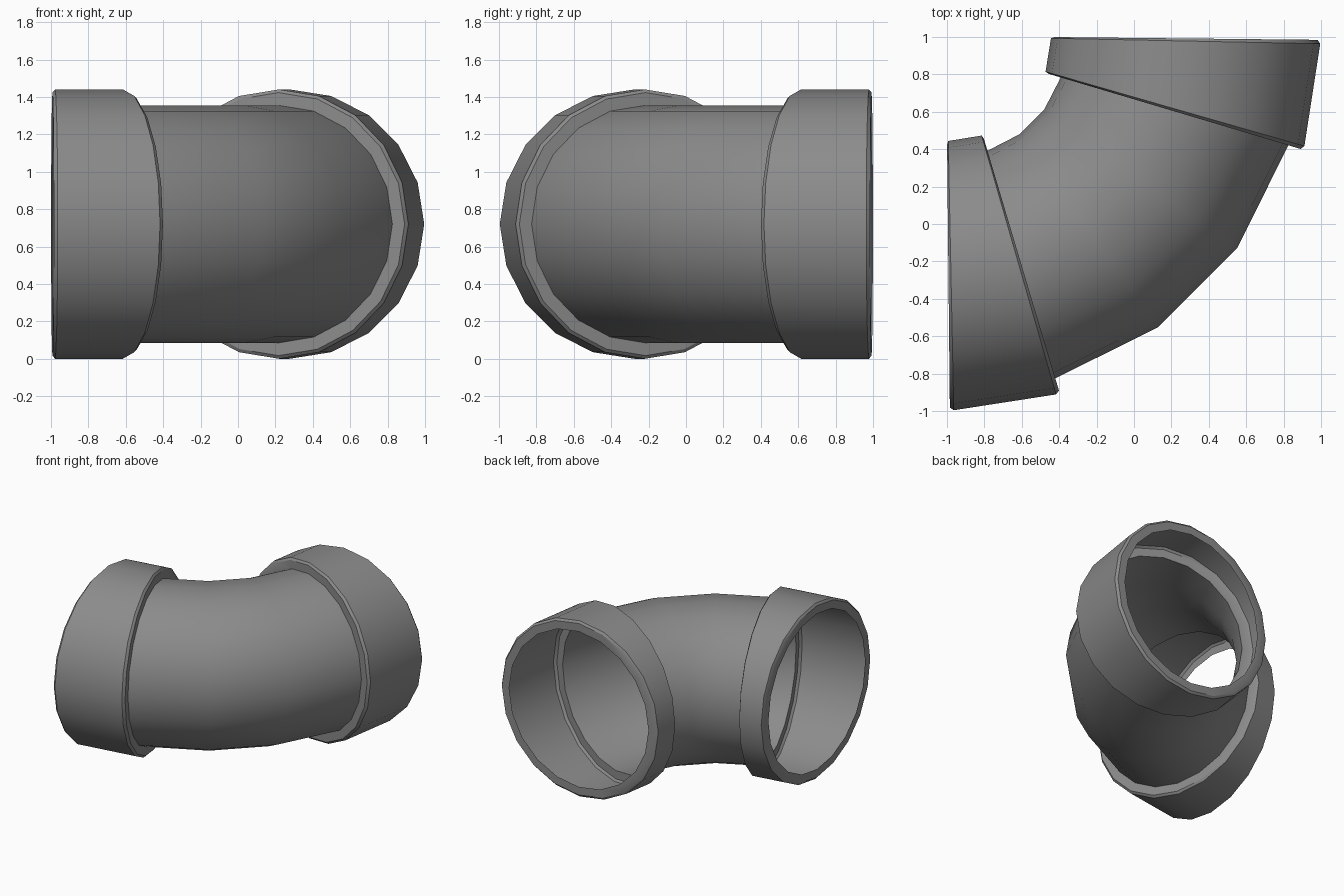
import bpy, bmesh
from math import sin, cos, pi, radians

if "Cube" in bpy.data.objects:
    bpy.data.objects.remove(bpy.data.objects["Cube"])

SIDES = 20
MID_Z = 0.72
# Section planes along half the bend: centre x, centre y, turn angle
STATIONS = [(-0.992, -0.278, 0.6), (-0.602, -0.217, 16.6), (-0.24, -0.035, 35.7)]
# Thin-walled profile of half the elbow: (position along stations, radius)
PROFILE = [(2, 0.635), (1, 0.635),                                # pipe
           (1, 0.703), (0.965, 0.72), (0.035, 0.72), (0, 0.703),  # collar
           (0, 0.637)]                                            # end lip


def ring(t, r, mirrored):
    """Circle of points in the tilted plane at position t."""
    i = min(int(t), 1)
    f = t - i
    cx, cy, a = (p + (q - p) * f for p, q in zip(STATIONS[i], STATIONS[i + 1]))
    a = radians(a)
    pts = []
    for k in range(SIDES):
        w = 2 * pi * k / SIDES
        x = cx + r * cos(w) * sin(a)
        y = cy - r * cos(w) * cos(a)
        if mirrored:
            x, y = -y, -x
        pts.append((x, y, MID_Z + r * sin(w)))
    return pts


# Open sleeve: from one lip, through the bend, to the mirrored lip
bm = bmesh.new()
sections = [ring(t, r, False) for t, r in reversed(PROFILE)]
sections += [ring(t, r, True) for t, r in PROFILE]
loops = [[bm.verts.new(p) for p in s] for s in sections]
for a, b in zip(loops, loops[1:]):
    for k in range(SIDES):
        m = (k + 1) % SIDES
        bm.faces.new((a[k], a[m], b[m], b[k]))
bmesh.ops.recalc_face_normals(bm, faces=bm.faces[:])
mesh = bpy.data.meshes.new("pipe_elbow")
bm.to_mesh(mesh)
bm.free()

# Dark grey plastic
grey = bpy.data.materials.new("dark_grey")
grey.diffuse_color = (0.26, 0.26, 0.26, 1)
grey.use_nodes = True
grey.node_tree.nodes["Principled BSDF"].inputs["Base Color"].default_value = grey.diffuse_color
mesh.materials.append(grey)

elbow = bpy.data.objects.new("pipe_elbow", mesh)
bpy.context.collection.objects.link(elbow)
bpy.context.view_layer.objects.active = elbow
elbow.select_set(True)
bpy.ops.object.shade_smooth_by_angle(angle=radians(30))
